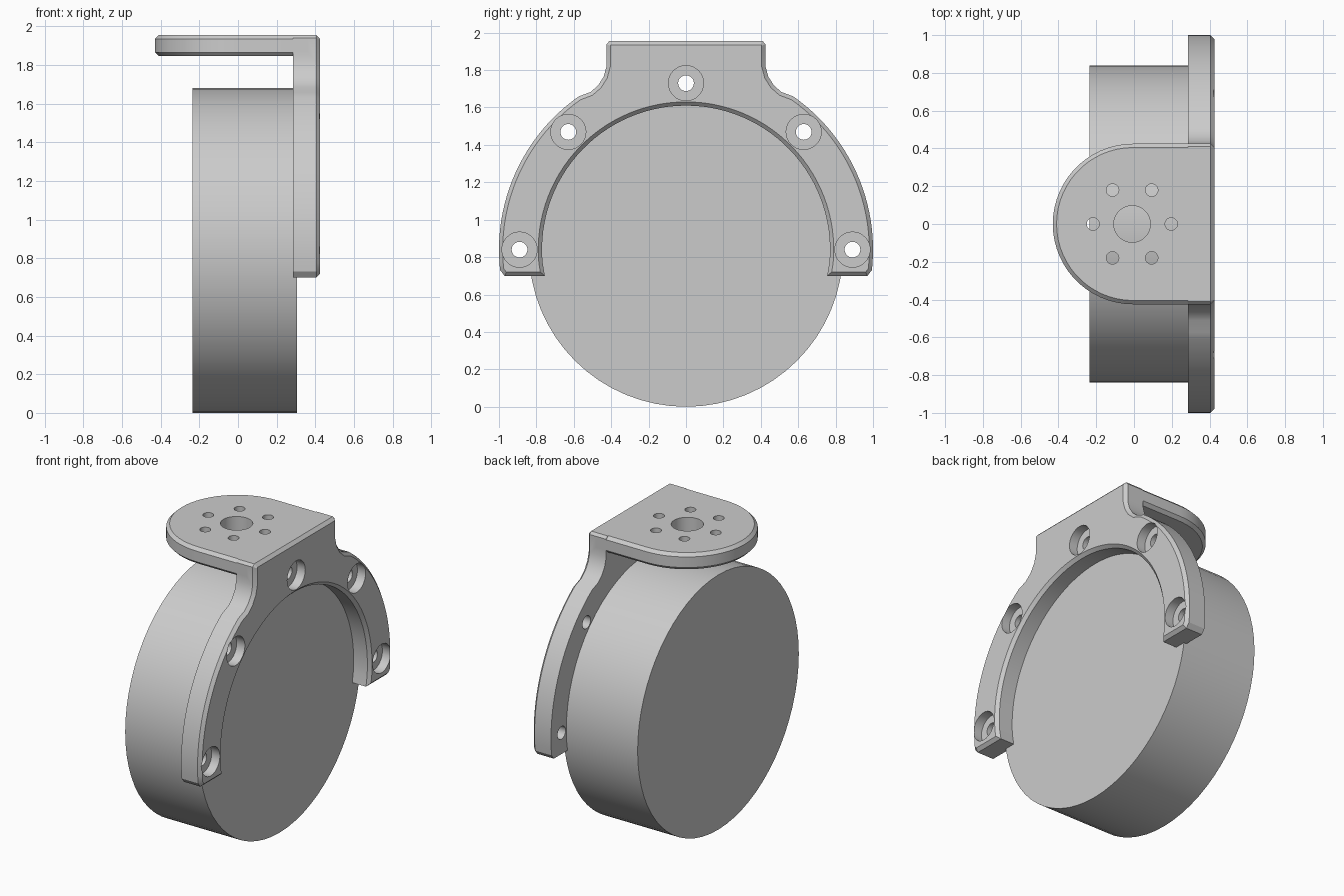
import bpy, bmesh
from math import sin, cos, radians, sqrt, pi
from mathutils import Matrix, Vector

if "Cube" in bpy.data.objects:
    bpy.data.objects.remove(bpy.data.objects["Cube"])

grey = bpy.data.materials.new("plain grey")
grey.use_nodes = True
COLOUR = (0.6, 0.6, 0.6, 1)
grey.diffuse_color = COLOUR
grey.node_tree.nodes["Principled BSDF"].inputs["Base Color"].default_value = COLOUR

CZ = 0.84                      # height of the wheel axis
TOP = 1.955                    # top of the bracket
BACK, FACE = 0.285, 0.425      # bracket plate thickness along x
CHAMFER = 0.02
ALONG_X = Matrix.Rotation(pi / 2, 4, 'Y')


def add_object(name, bm):
    bmesh.ops.recalc_face_normals(bm, faces=bm.faces)
    mesh = bpy.data.meshes.new(name)
    bm.to_mesh(mesh)
    bm.free()
    mesh.materials.append(grey)
    obj = bpy.data.objects.new(name, mesh)
    bpy.context.collection.objects.link(obj)
    return obj


def add_cylinder(bm, centre, radius, length, segments=32, turn=Matrix()):
    bmesh.ops.create_cone(bm, cap_ends=True, segments=segments, radius1=radius,
                          radius2=radius, depth=length,
                          matrix=Matrix.Translation(centre) @ turn)


def slab(name, outline, offset, both_sides):
    """Extrude an outline and chamfer the far rim, or both rims."""
    bm = bmesh.new()
    near = bm.faces.new([bm.verts.new(p) for p in outline])
    rim = list(near.edges)
    out = bmesh.ops.extrude_face_region(bm, geom=[near], use_keep_orig=True)["geom"]
    moved = [v for v in out if isinstance(v, bmesh.types.BMVert)]
    bmesh.ops.translate(bm, verts=moved, vec=offset)
    bmesh.ops.recalc_face_normals(bm, faces=bm.faces)
    far_rim = [e for e in out if isinstance(e, bmesh.types.BMEdge)]
    bmesh.ops.bevel(bm, geom=far_rim + (rim if both_sides else []),
                    offset=CHAMFER, segments=1, affect='EDGES')
    return add_object(name, bm)


def combine(target, other, operation):
    mod = target.modifiers.new(operation.title(), 'BOOLEAN')
    mod.object, mod.operation, mod.solver = other, operation, 'EXACT'
    bpy.context.view_layer.objects.active = target
    bpy.ops.object.modifier_apply(modifier=mod.name)
    bpy.data.objects.remove(other)


def arc(radius, start, end, steps):
    angles = [radians(start + (end - start) * i / steps) for i in range(steps + 1)]
    return [(radius * cos(a), CZ + radius * sin(a)) for a in angles]


# Wheel disc
bm = bmesh.new()
add_cylinder(bm, (0.035, 0, CZ), CZ, 0.54, 64, ALONG_X)
wheel = add_object("wheel_disc", bm)

# Horseshoe plate: half outline from the foot up to the neck, then mirrored
outer = [(0.97, 0.70)] + arc(1.0, -6.3, 55, 24)
outer += [(0.51, 1.683), (0.47, 1.718), (0.44, 1.765), (0.425, 1.82),
          (0.425, 1.938), (0.41, TOP)]
foot = -8.5
inner = [(0.755, 0.70)] + arc(0.77, foot, 180 - foot, 60)[1:-1] + [(-0.755, 0.70)]
loop = outer + [(-y, z) for y, z in reversed(outer)] + inner[::-1]
bracket = slab("mounting_bracket", [(BACK, y, z) for y, z in loop],
               Vector((FACE - BACK, 0, 0)), False)

# Rounded top flange
R = 0.425
flange = [(0.36, -R)]
flange += [(-0.005 - R * sin(radians(a)), -R * cos(radians(a)))
           for a in range(0, 181, 6)]
flange += [(0.36, R)]
top = slab("top_flange", [(x, y, 1.845) for x, y in flange],
           Vector((0, 0, TOP - 1.845)), True)
combine(bracket, top, 'UNION')

# Screw holes, then their counterbores
for radius, length in ((0.042, 1.0), (0.094, 0.12)):
    bm = bmesh.new()
    for a in range(0, 181, 45):
        add_cylinder(bm, (FACE, 0.89 * cos(radians(a)), CZ + 0.89 * sin(radians(a))),
                     radius, length, 32, ALONG_X)
    combine(bracket, add_object("screw_cutter", bm), 'DIFFERENCE')

# Flange holes: one in the centre and a ring of six
bm = bmesh.new()
add_cylinder(bm, (-0.01, 0, 1.9), 0.097, 0.3)
for a in range(0, 360, 60):
    add_cylinder(bm, (-0.01 + 0.207 * cos(radians(a)), 0.207 * sin(radians(a)), 1.9),
                 0.033, 0.3)
combine(bracket, add_object("flange_cutter", bm), 'DIFFERENCE')

# Smooth curves, sharp edges
for obj in (wheel, bracket):
    bpy.ops.object.select_all(action='DESELECT')
    obj.select_set(True)
    bpy.context.view_layer.objects.active = obj
    bpy.ops.object.shade_smooth_by_angle(angle=radians(28))
